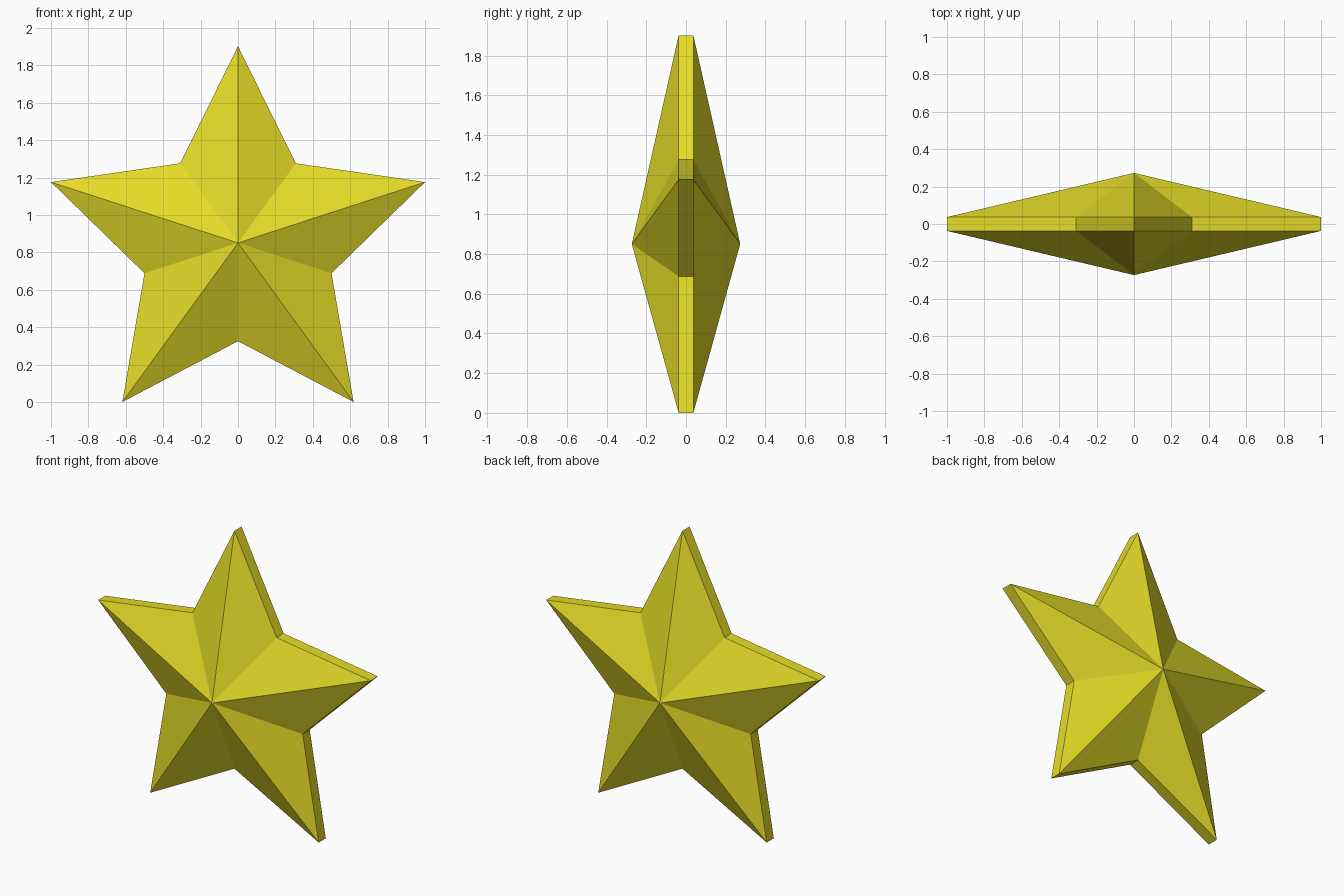
import bpy, bmesh, math

if "Cube" in bpy.data.objects:
    bpy.data.objects.remove(bpy.data.objects["Cube"])

POINTS = 5
OUTER = 1 / math.cos(math.radians(18))   # tips reach x = +-1
INNER = OUTER / 2
CENTRE_Z = OUTER * math.cos(math.radians(36))
RIM_Y, APEX_Y = 0.037, 0.273

yellow = bpy.data.materials.new("golden yellow")
yellow.diffuse_color = (0.78, 0.71, 0.021, 1)
yellow.use_nodes = True
yellow.node_tree.nodes["Principled BSDF"].inputs["Base Color"].default_value = yellow.diffuse_color

bm = bmesh.new()


def outline(y):
    """Star outline ring at depth y, starting at the top tip."""
    ring = []
    for i in range(POINTS * 2):
        r = INNER if i % 2 else OUTER
        a = i * math.pi / POINTS
        ring.append(bm.verts.new((r * math.sin(a), y, CENTRE_Z + r * math.cos(a))))
    return ring


# Faceted front and back pyramids joined by a thin rim
front, back = outline(-RIM_Y), outline(RIM_Y)
front_apex = bm.verts.new((0, -APEX_Y, CENTRE_Z))
back_apex = bm.verts.new((0, APEX_Y, CENTRE_Z))
n = POINTS * 2
for i in range(n):
    j = (i + 1) % n
    bm.faces.new((front_apex, front[i], front[j]))
    bm.faces.new((back_apex, back[j], back[i]))
    bm.faces.new((front[i], back[i], back[j], front[j]))
bmesh.ops.recalc_face_normals(bm, faces=bm.faces)

mesh = bpy.data.meshes.new("star")
bm.to_mesh(mesh)
bm.free()
mesh.materials.append(yellow)
star = bpy.data.objects.new("star", mesh)
bpy.context.collection.objects.link(star)
